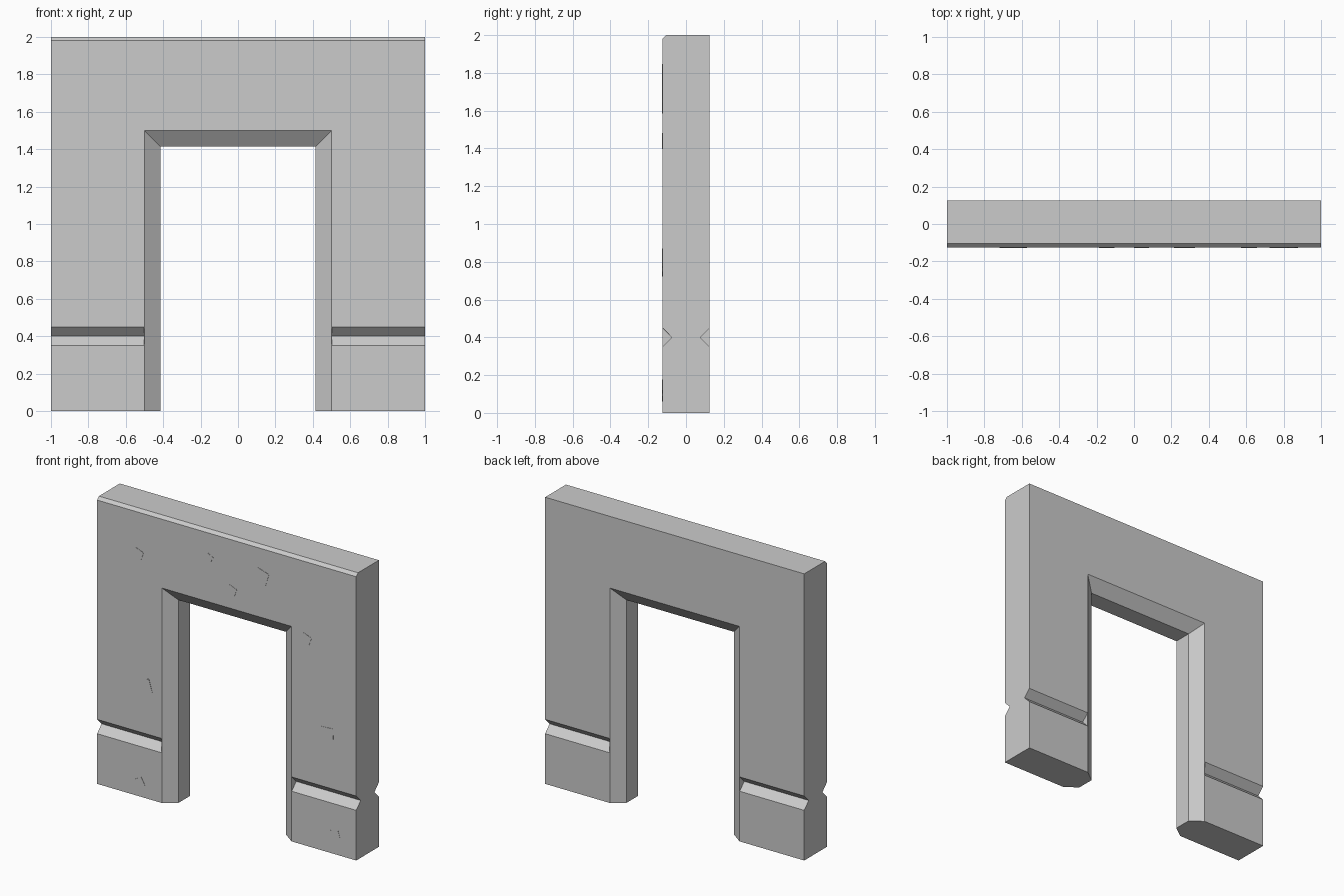
import bpy, bmesh
from math import radians
from mathutils import Matrix, Vector

if "Cube" in bpy.data.objects:
    bpy.data.objects.remove(bpy.data.objects["Cube"])

FRONT, BACK = -0.125, 0.125


def make_object(name, bm):
    bmesh.ops.recalc_face_normals(bm, faces=bm.faces[:])
    mesh = bpy.data.meshes.new(name)
    bm.to_mesh(mesh)
    bm.free()
    obj = bpy.data.objects.new(name, mesh)
    bpy.context.collection.objects.link(obj)
    return obj


# Doorway frame: a cross-section (half width, top height, y) swept up, over and down
section = [
    (1.0, 1.98, FRONT), (1.0, 2.0, FRONT + 0.02), (1.0, 2.0, BACK),
    (0.5, 1.5, BACK), (0.415, 1.415, 0.0625),
    (0.415, 1.415, -0.0625), (0.5, 1.5, FRONT),
]
bm = bmesh.new()
rings = []
for side, up in ((-1, 0), (-1, 1), (1, 1), (1, 0)):
    rings.append([bm.verts.new((side * w, y, up * top)) for w, top, y in section])
n = len(section)
for a, b in zip(rings, rings[1:]):
    for i in range(n):
        j = (i + 1) % n
        bm.faces.new((a[i], a[j], b[j], b[i]))
bm.faces.new(rings[0])
bm.faces.new(rings[-1])
frame = make_object("door_frame", bm)

# V-shaped grooves across the front and back of both legs
bm = bmesh.new()
for side in (-1, 1):
    for face in (-1, 1):
        tri = [(face * 0.075, 0.4), (face * 0.145, 0.47), (face * 0.145, 0.33)]
        ends = [[bm.verts.new((side * x, y, z)) for y, z in tri] for x in (0.502, 1.1)]
        bm.faces.new(ends[0])
        bm.faces.new(ends[1])
        for i in range(3):
            j = (i + 1) % 3
            bm.faces.new((ends[0][i], ends[0][j], ends[1][j], ends[1][i]))
cutter = make_object("groove_cutter", bm)
cutter.hide_render = True
mod = frame.modifiers.new("grooves", 'BOOLEAN')
mod.operation = 'DIFFERENCE'
mod.solver = 'EXACT'
mod.object = cutter
bpy.context.view_layer.objects.active = frame
bpy.ops.object.modifier_apply(modifier=mod.name)
bpy.data.objects.remove(cutter)

# Small, barely raised stone chips on the front: x, z, size, tilt in degrees
chips = [
    (-0.68, 1.69, 0.062, -20), (-0.145, 1.805, 0.062, -28),
    (0.27, 1.785, 0.092, -17), (0.04, 1.625, 0.062, -20),
    (0.615, 1.44, 0.065, -20), (-0.63, 0.78, 0.092, 17),
    (0.775, 0.82, 0.096, 3), (-0.67, 0.10, 0.058, 29),
    (0.84, 0.14, 0.058, 17),
]
bm = bmesh.new()
for x, z, size, tilt in chips:
    place = (Matrix.Translation(Vector((x, FRONT, z)))
             @ Matrix.Rotation(radians(-tilt), 4, 'Y')
             @ Matrix.Diagonal((size, 0.004, size, 1)))
    bmesh.ops.create_cube(bm, size=1, matrix=place)
make_object("stone_chips", bm)
